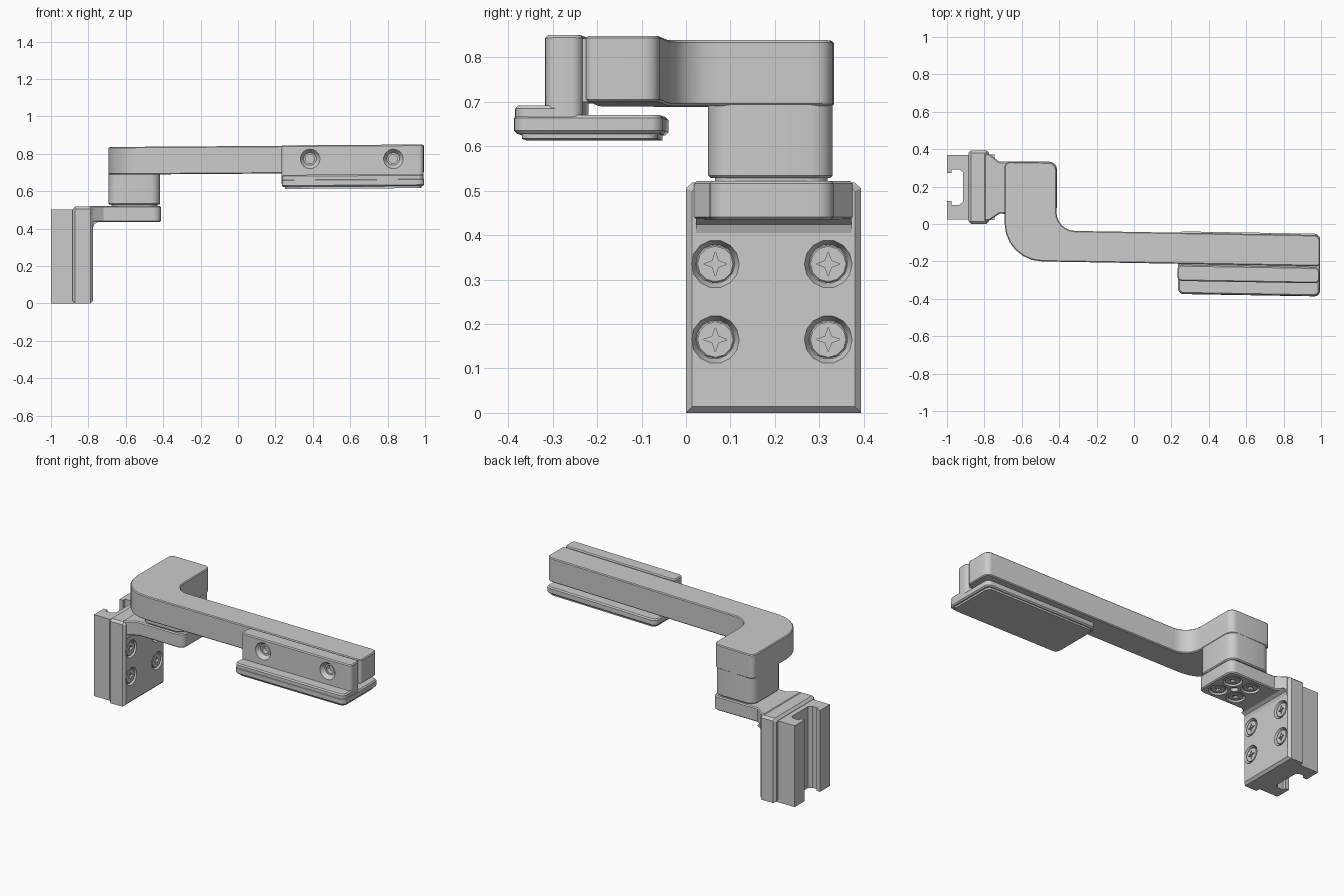
import bpy, bmesh, math
from mathutils import Vector, Matrix

if "Cube" in bpy.data.objects:
    bpy.data.objects.remove(bpy.data.objects["Cube"])


def fillet(pts, n=5):
    """Round each (a, b, radius) corner of a closed profile."""
    out = []
    for i, (a, b, r) in enumerate(pts):
        p = Vector((a, b))
        if r == 0:
            out.append(p)
            continue
        s = p + (Vector(pts[i - 1][:2]) - p).normalized() * r
        e = p + (Vector(pts[(i + 1) % len(pts)][:2]) - p).normalized() * r
        c1, c2 = s.lerp(p, 0.55), e.lerp(p, 0.55)
        for k in range(n + 1):
            t = k / n
            u = 1 - t
            out.append(s * u**3 + c1 * 3 * u * u * t + c2 * 3 * u * t * t + e * t**3)
    return out


def rect(a0, a1, b0, b1, r=0):
    return fillet([(a0, b0, r), (a1, b0, r), (a1, b1, r), (a0, b1, r)])


def prism(name, pts, lo, hi, axis='z', bevel=0.0, yaw=0, pitch=0, x0=0):
    """Extrude a profile along an axis, chamfer its rims, then lean it slightly."""
    place = {'x': lambda p, h: (h, p[0], p[1]),
             'y': lambda p, h: (p[0], h, p[1]),
             'z': lambda p, h: (p[0], p[1], h)}[axis]
    bm = bmesh.new()
    a = [bm.verts.new(place(p, lo)) for p in pts]
    b = [bm.verts.new(place(p, hi)) for p in pts]
    caps = [bm.faces.new(a), bm.faces.new(b[::-1])]
    for i in range(len(pts)):
        bm.faces.new((a[i - 1], b[i - 1], b[i], a[i]))
    bmesh.ops.recalc_face_normals(bm, faces=bm.faces[:])
    if bevel:
        rim = list({e for f in caps for e in f.edges})
        bmesh.ops.bevel(bm, geom=rim, offset=bevel, segments=1, affect='EDGES')
    for v in bm.verts:
        v.co.y += yaw * (v.co.x - x0)
        v.co.z += pitch * (v.co.x - x0)
    return finish(name, bm)


def finish(name, bm):
    me = bpy.data.meshes.new(name)
    bm.to_mesh(me)
    bm.free()
    ob = bpy.data.objects.new(name, me)
    bpy.context.collection.objects.link(ob)
    return ob


def subtract(target, cutter):
    bpy.context.view_layer.update()
    m = target.modifiers.new("cut", 'BOOLEAN')
    m.operation, m.solver, m.object = 'DIFFERENCE', 'EXACT', cutter
    bpy.context.view_layer.objects.active = target
    bpy.ops.object.modifier_apply(modifier=m.name)
    bpy.data.objects.remove(cutter)


def sink(target, loc, rot, r_deep, r_top, depth, sides=14):
    """Cut a conical hole at loc, opening towards local +z."""
    bm = bmesh.new()
    over = 0.005
    bmesh.ops.create_cone(bm, cap_ends=True, segments=sides, radius1=r_deep,
                          radius2=r_top, depth=depth + over,
                          matrix=Matrix.Translation((0, 0, (over - depth) / 2)))
    cutter = finish("cutter", bm)
    cutter.location, cutter.rotation_euler = loc, rot
    cutter.hide_render = True
    subtract(target, cutter)


def ring(n, r_out, r_in):
    return [(math.cos(2 * math.pi * i / n) * (r_in if i % 2 else r_out),
             math.sin(2 * math.pi * i / n) * (r_in if i % 2 else r_out)) for i in range(n)]


# slotted rail channel behind the mounting plate
half = [(-0.87, 0.172), (-1, 0.172), (-1, 0.075), (-0.975, 0.075),
        (-0.975, 0.095), (-0.935, 0.095), (-0.915, 0.08)]
MID = 0.197
rail = [(x, MID + h) for x, h in half] + [(x, MID - h) for x, h in reversed(half)]
prism("rail_channel", rail, 0, 0.502)

# mounting plate with bevelled face
plate = prism("mounting_plate",
              [(0, 0), (0.394, 0), (0.394, 0.505), (0.38, 0.518), (0.014, 0.518), (0, 0.505)],
              -0.885, -0.775, 'x', 0.014)

# horizontal shelf and its gusset
shelf = prism("shelf", fillet([(-0.8, 0.018, 0), (-0.775, 0.018, 0), (-0.72, 0.055, 0),
                               (-0.412, 0.052, 0.04), (-0.412, 0.333, 0.04),
                               (-0.72, 0.333, 0), (-0.775, 0.375, 0), (-0.8, 0.375, 0)]),
              0.435, 0.522, 'z', 0.006)
prism("shelf_gusset", [(-0.79, 0.405), (-0.775, 0.405), (-0.768, 0.424),
                       (-0.745, 0.438), (-0.79, 0.438)], 0.022, 0.372, 'y')

# post with a narrow neck below it
prism("post_neck", rect(-0.675, -0.43, 0.065, 0.318, 0.05), 0.515, 0.54)
prism("post", rect(-0.692, -0.417, 0.05, 0.33, 0.05), 0.528, 0.70, 'z', 0.006)

# cranked arm
arm = [(-0.692, 0.33, 0.03), (-0.415, 0.33, 0.04), (-0.415, -0.034, 0.1),
       (0.995, -0.034, 0.035), (0.995, -0.2, 0.02), (-0.692, -0.2, 0.2)]
prism("cranked_arm", fillet(arm, 6), 0.69, 0.838, 'z', 0.005,
      yaw=-0.017, pitch=0.007, x0=-0.5)

# clamp: upright web, stepped foot and pad
lean = dict(yaw=-0.017, pitch=0.006, x0=0.98)
web = prism("clamp_web", rect(0.232, 0.992, -0.317, -0.232, 0.025), 0.64, 0.85, 'z', 0.006, **lean)
prism("clamp_web_face", rect(0.25, 0.975, -0.24, -0.22), 0.7, 0.842, **lean)
prism("clamp_foot", rect(0.235, 0.992, -0.385, -0.235, 0.03), 0.632, 0.692, 'z', 0.007, **lean)
prism("clamp_jaw", rect(0.235, 0.995, -0.387, -0.052, 0.03), 0.628, 0.67, 'z', 0.007, **lean)
prism("clamp_pad", rect(0.25, 0.98, -0.37, -0.065, 0.03), 0.617, 0.632, **lean)

# cross-head screw, one mesh shared by all
head = prism("plate_screw", ring(12, 0.043, 0.043), -0.03, -0.004, 'z', 0.003)
subtract(head, prism("star_cutter", [Vector(p) for p in ring(8, 0.027, 0.01)], -0.018, 0.01))
mesh = head.data
bpy.data.objects.remove(head)


def screw(name, target, loc, rot):
    sink(target, loc, rot, 0.044, 0.056, 0.024)
    ob = bpy.data.objects.new(name, mesh)
    ob.location, ob.rotation_euler = loc, rot
    bpy.context.collection.objects.link(ob)


for y in (0.066, 0.32):
    for z in (0.165, 0.335):
        screw("plate_screw", plate, (-0.775, y, z), (0, math.pi / 2, 0))
for sx in (-1, 1):
    for sy in (-1, 1):
        screw("shelf_screw", shelf, (-0.552 + sx * 0.062, 0.192 + sy * 0.062, 0.435),
              (math.pi, 0, 0))
sink(shelf, (-0.552, 0.192, 0.435), (math.pi, 0, 0), 0.02, 0.024, 0.02)

# countersunk bolt holes in the clamp
for x in (0.385, 0.83):
    y = -0.317 - 0.017 * (x - 0.98)
    sink(web, (x, y, 0.773), (math.pi / 2, 0, 0), 0.034, 0.056, 0.025, 18)
    sink(web, (x, y + 0.02, 0.773), (math.pi / 2, 0, 0), 0.024, 0.024, 0.035, 12)

# shading with crisp edges
for ob in bpy.context.collection.objects:
    ob.select_set(True)
    bpy.context.view_layer.objects.active = ob
bpy.ops.object.shade_smooth_by_angle(angle=math.radians(25))
